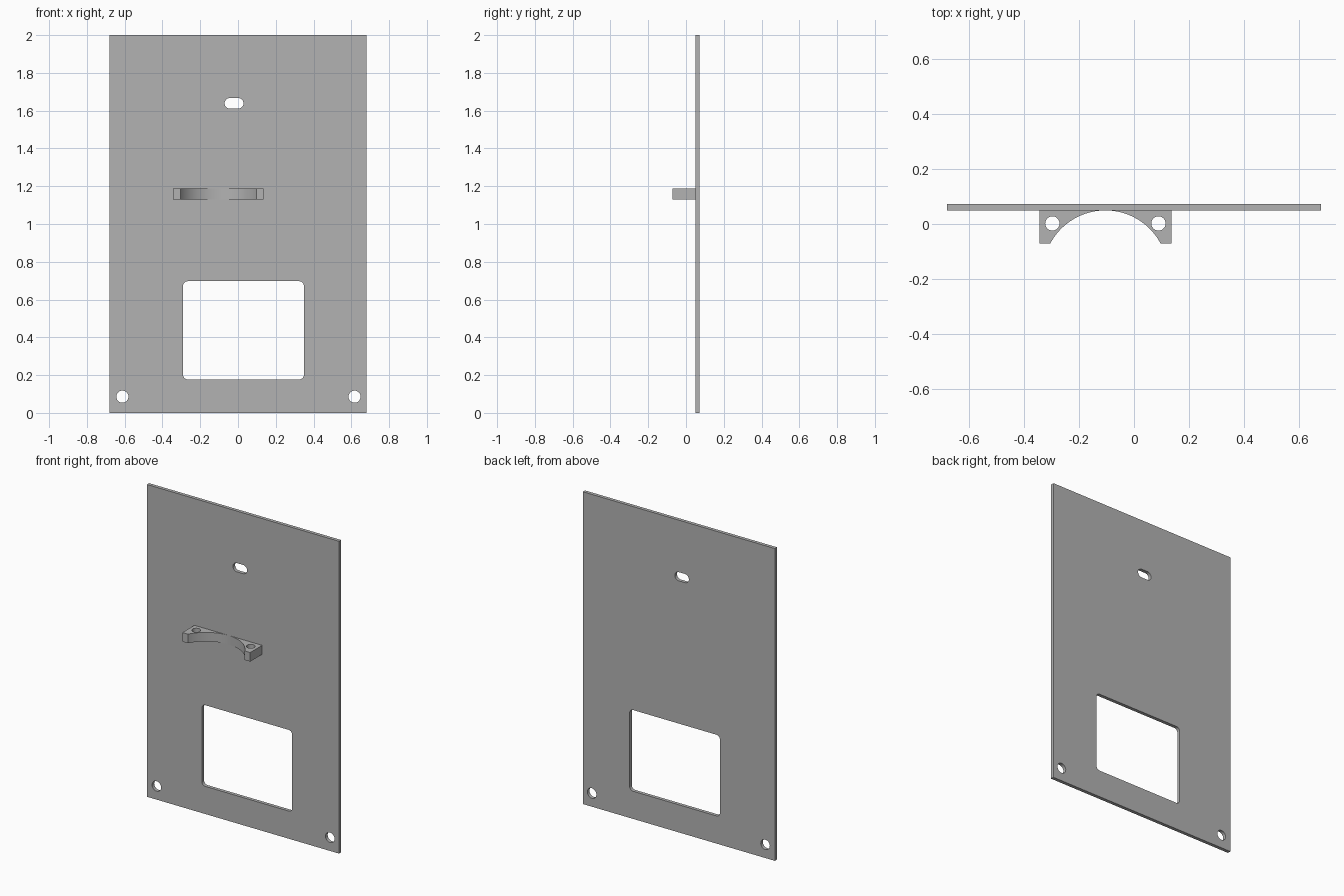
import bpy, bmesh
from math import sin, cos, pi, asin
from mathutils import Vector, Matrix

cube = bpy.data.objects.get("Cube")
if cube:
    bpy.data.objects.remove(cube, do_unlink=True)

grey = bpy.data.materials.new("plain grey")
grey.use_nodes = True
colour = (0.45, 0.45, 0.45, 1)
grey.diffuse_color = colour
grey.node_tree.nodes["Principled BSDF"].inputs["Base Color"].default_value = colour


def arc(cx, cy, r, start, end, steps):
    """Points along a circular arc."""
    angles = [start + (end - start) * i / steps for i in range(steps + 1)]
    return [(cx + r * cos(a), cy + r * sin(a)) for a in angles]


def circle(cx, cy, r, sides=32):
    return arc(cx, cy, r, 0, 2 * pi, sides)[:-1]


def rounded_rect(x0, x1, y0, y1, r):
    """Rectangle outline with quarter-circle corners."""
    corners = [(x1 - r, y1 - r), (x0 + r, y1 - r), (x0 + r, y0 + r), (x1 - r, y0 + r)]
    pts = []
    for i, (cx, cy) in enumerate(corners):
        pts += arc(cx, cy, r, i * pi / 2, (i + 1) * pi / 2, 8)
    return pts


def extruded(name, loops, depth, matrix):
    """Fill an outline with holes, extrude it along local z and place it."""
    bm = bmesh.new()
    for pts in loops:
        verts = [bm.verts.new((x, y, 0)) for x, y in pts]
        for a, b in zip(verts, verts[1:] + verts[:1]):
            bm.edges.new((a, b))
    bmesh.ops.remove_doubles(bm, verts=bm.verts[:], dist=1e-5)
    bmesh.ops.triangle_fill(bm, edges=bm.edges[:], use_beauty=True, normal=(0, 0, 1))
    cap = bmesh.ops.extrude_face_region(bm, geom=bm.faces[:], use_keep_orig=True)
    moved = [g for g in cap["geom"] if isinstance(g, bmesh.types.BMVert)]
    bmesh.ops.translate(bm, verts=moved, vec=(0, 0, depth))
    bmesh.ops.recalc_face_normals(bm, faces=bm.faces[:])
    bm.transform(matrix)
    mesh = bpy.data.meshes.new(name)
    bm.to_mesh(mesh)
    bm.free()
    mesh.materials.append(grey)
    obj = bpy.data.objects.new(name, mesh)
    bpy.context.collection.objects.link(obj)
    bpy.ops.object.select_all(action='DESELECT')
    obj.select_set(True)
    bpy.context.view_layer.objects.active = obj
    bpy.ops.object.shade_smooth_by_angle(angle=pi / 6)
    return obj


# Upright panel with window, slot and two mounting holes
back, front = 0.072, 0.05
panel_loops = [
    [(-0.68, 0), (0.68, 0), (0.68, 2), (-0.68, 2)],
    rounded_rect(-0.291, 0.349, 0.177, 0.697, 0.025),
    rounded_rect(-0.071, 0.029, 1.611, 1.667, 0.0279),
    circle(-0.612, 0.086, 0.032),
    circle(0.617, 0.086, 0.032),
]
upright = Matrix.Translation((0, back, 0)) @ Matrix.Rotation(pi / 2, 4, 'X')
extruded("panel", panel_loops, back - front, upright)

# Cradle bracket with a curved cut and two vertical screw holes
mid, half, tip, radius = -0.104, 0.24, -0.071, 0.2275
centre = front - 0.0005 - radius
reach = asin((tip - centre) / radius)
curve = arc(mid, centre, radius, reach, pi - reach, 40)
outline = [(mid - half, tip), (mid - half, front),
           (mid + half, front), (mid + half, tip)] + curve
bracket_loops = [outline] + [circle(mid + s * 0.193, 0.002, 0.026) for s in (-1, 1)]
extruded("cradle_bracket", bracket_loops, 0.058, Matrix.Translation((0, 0, 1.13)))
